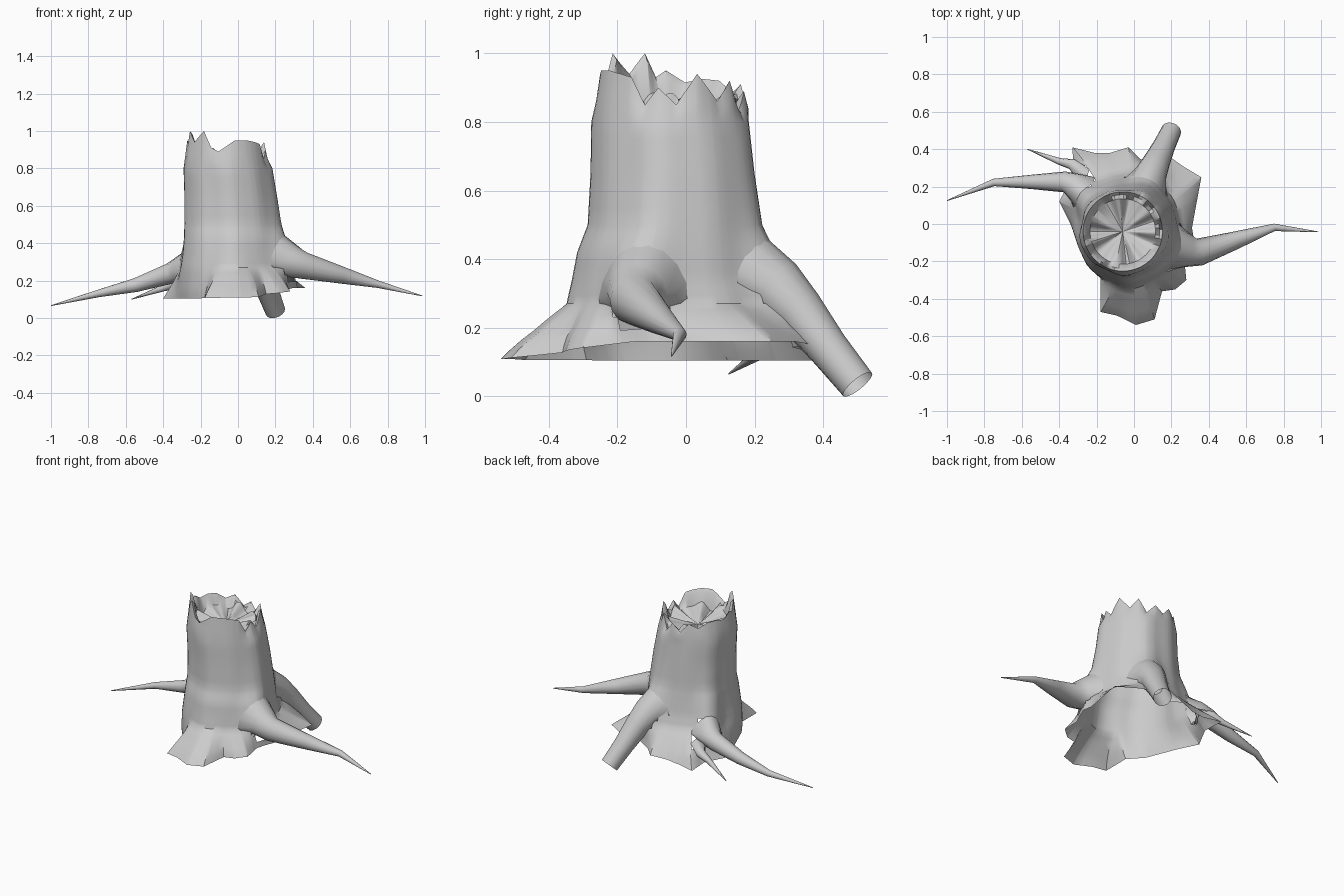
import bpy, bmesh, math
from mathutils import Vector
from mathutils.bvhtree import BVHTree

if "Cube" in bpy.data.objects:
    bpy.data.objects.remove(bpy.data.objects["Cube"])


def finish(bm, name, angle=40):
    bmesh.ops.recalc_face_normals(bm, faces=bm.faces)
    me = bpy.data.meshes.new(name)
    bm.to_mesh(me)
    bm.free()
    ob = bpy.data.objects.new(name, me)
    bpy.context.collection.objects.link(ob)
    bpy.context.view_layer.objects.active = ob
    bpy.ops.object.select_all(action='DESELECT')
    ob.select_set(True)
    bpy.ops.object.shade_smooth_by_angle(angle=math.radians(angle))
    return ob


def bridge(bm, a, b):
    n = len(a)
    for i in range(n):
        j = (i + 1) % n
        bm.faces.new((a[i], a[j], b[j], b[i]))


def cyclic(table, deg):
    """Linear interpolation in a sorted list of (degrees, value...)"""
    t = [(table[-1][0] - 360,) + table[-1][1:]] + table + [(table[0][0] + 360,) + table[0][1:]]
    for p, q in zip(t, t[1:]):
        if p[0] <= deg <= q[0]:
            f = (deg - p[0]) / max(q[0] - p[0], 1e-6)
            return [u + (v - u) * f for u, v in zip(p[1:], q[1:])]


# Ragged skirt outline seen from above
SKIRT = [(.31, -.02), (.36, .25), (.26, .31), (.19, .36), (.11, .31), (.03, .35), (-.03, .41),
         (-.13, .38), (-.21, .38), (-.33, .41), (-.32, .27), (-.40, .12), (-.34, 0), (-.30, -.10),
         (-.26, -.2), (-.18, -.29), (-.18, -.47), (-.09, -.49), (.01, -.54), (.11, -.51),
         (.15, -.36), (.22, -.35), (.28, -.30), (.27, -.2), (.32, -.08)]
skirt = sorted((math.degrees(math.atan2(y, x + .04)) % 360, x, y) for x, y in SKIRT)

# Broken rim: angle, height
RIM = [(3, .85), (20, .94), (38, .86), (52, .92), (65, .83), (80, .89), (95, .85), (110, .91),
       (125, .885), (140, .92), (155, .925), (170, .915), (185, .95), (193, .93), (202, 1.0),
       (216, .94), (235, 1.0), (247, .91), (258, .89), (270, .92), (282, .95), (300, .95),
       (315, .94), (326, .93), (338, .85), (349, .90)]

# Trunk sections: z, x min, x max, y min, y max, skirt share, root swelling
SECTIONS = [(.11, -.32, .29, -.38, .31, 1, 0), (.19, -.31, .27, -.35, .29, .48, .03),
            (.27, -.305, .25, -.335, .27, .03, .05), (.34, -.295, .24, -.325, .25, 0, .05),
            (.42, -.288, .235, -.31, .235, 0, .035), (.50, -.285, .225, -.28, .22, 0, .01),
            (.65, -.285, .205, -.272, .205, 0, 0), (.80, -.29, .18, -.27, .188, 0, 0)]
fine = [[u + (v - u) * f for u, v in zip(p, q)]
        for p, q in zip(SECTIONS, SECTIONS[1:]) for f in (0, 1 / 3, 2 / 3)] + [SECTIONS[-1]]
ROOT_ANGLES = (70, 145, 335)

# Trunk shell, open underneath; columns hit every rim and skirt point
bm = bmesh.new()
angs = []
for a in sorted([r[0] for r in RIM] + [s[0] for s in skirt] + list(range(0, 360, 6))):
    if not angs or a - angs[-1] > .4:
        angs.append(a)
rings = []
for z, x0, x1, y0, y1, share, swell in fine:
    ring = []
    for d in angs:
        a = math.radians(d)
        sx, sy = cyclic(skirt, d)
        k = 1 + .018 * math.cos(5 * a + 1) + .012 * math.cos(9 * a + 2)
        for r in ROOT_ANGLES:
            dd = (d - r + 180) % 360 - 180
            k += swell / .25 * math.exp(-(dd / 17) ** 2)
        x = (x0 + x1) / 2 + (x1 - x0) / 2 * k * math.cos(a)
        y = (y0 + y1) / 2 + (y1 - y0) / 2 * k * math.sin(a)
        x, y = x + (sx - x) * share, y + (sy - y) * share
        lift = .055 * min(1, max(0, (x + .2) / .45)) * min(1, max(0, (y + .6) / .45)) * share
        ring.append(bm.verts.new((x, y, z + lift - .005 * share)))
    rings.append(ring)


def rim(d):
    return cyclic(RIM, d)[0]


def top_ring(radius, height):
    return [bm.verts.new((-.06 + radius * math.cos(math.radians(d)),
                          -.04 + radius * math.sin(math.radians(d)), height(d))) for d in angs]


def crease(d):
    return math.cos(math.radians(d * 7 + 30)) + .6 * math.cos(math.radians(d * 11))


# Splintered rim and the creased hollow inside it
rings.append(top_ring(.222, lambda d: .82 + (rim(d) - .82) * .4))
rings.append(top_ring(.212, rim))
rings.append(top_ring(.197, lambda d: rim(d) - .02))
rings.append(top_ring(.175, lambda d: .855 + .02 * crease(d)))
rings.append(top_ring(.09, lambda d: .83 + .012 * crease(d)))
for a, b in zip(rings, rings[1:]):
    bridge(bm, a, b)
mid = bm.verts.new((-.06, -.04, .815))
for i in range(len(angs)):
    bm.faces.new((rings[-1][i], rings[-1][(i + 1) % len(angs)], mid))
trunk = bm
surface = BVHTree.FromBMesh(trunk)


def root(name, path, sides=14):
    """Tapered tube along (x, y, z, radius); its first ring is laid on the trunk, which is opened there"""
    bm = bmesh.new()
    pts = [Vector(p[:3]) for p in path]
    prev = None
    for i, p in enumerate(pts):
        t = (pts[min(i + 1, len(pts) - 1)] - pts[max(i - 1, 0)]).normalized()
        u = t.cross(Vector((0, 0, 1))).normalized()
        v = u.cross(t)
        ring = []
        for k in range(sides):
            a = k * math.tau / sides
            q = p + path[i][3] * (u * math.cos(a) + v * math.sin(a))
            if i == 0:
                q = surface.find_nearest(q)[0]
            ring.append(bm.verts.new(q))
        if prev:
            bridge(bm, prev, ring)
        else:
            hidden = []
            for f in trunk.faces:
                w = f.calc_center_median() - p
                if w.length < .25 and (w - t * w.dot(t)).length < path[0][3] * .72 and abs(w.dot(t)) < .15:
                    hidden.append(f)
            bmesh.ops.delete(trunk, geom=hidden, context='FACES')
        prev = ring
    finish(bm, name, 60)


# Roots
root("right_root", [(.22, -.125, .335, .135), (.285, -.142, .303, .09), (.35, -.15, .28, .073),
                    (.55, -.085, .23, .047), (.75, -.018, .18, .02), (.985, -.042, .118, .002)])
root("left_root", [(-.27, .17, .27, .10), (-.32, .205, .25, .07), (-.37, .225, .235, .056),
                   (-.55, .225, .175, .038), (-.75, .222, .13, .02), (-1.0, .125, .066, .002)])
root("left_side_root", [(-.27, .26, .215, .045), (-.33, .32, .185, .03), (-.40, .335, .16, .018),
                        (-.57, .40, .10, .002)], 8)
root("back_root", [(.06, .2, .365, .12), (.09, .265, .32, .086), (.12, .33, .25, .073),
                   (.16, .415, .14, .06), (.2, .5, .035, .054)])
finish(trunk, "stump_trunk")
